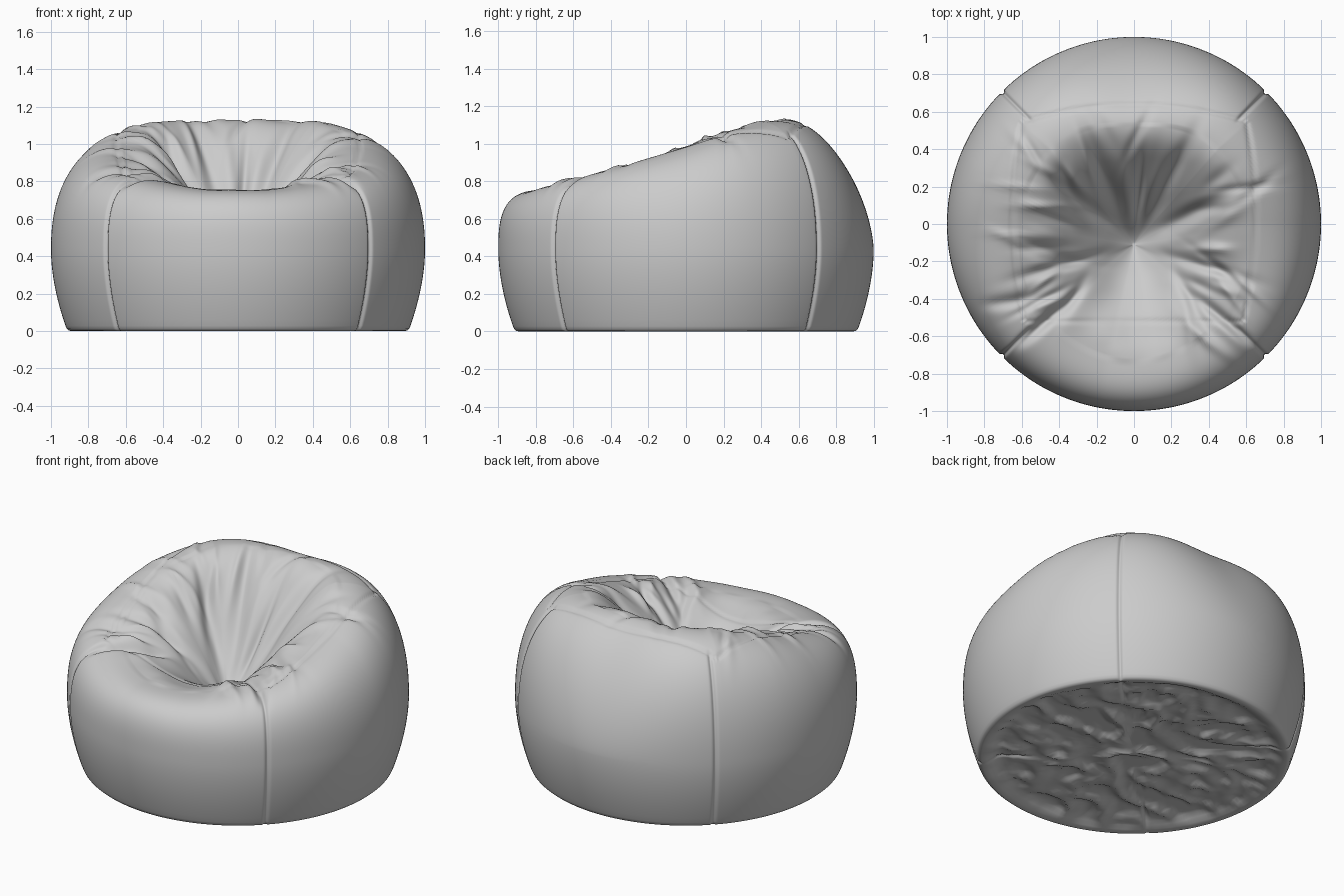
import bpy, bmesh, math, random
from mathutils import Vector, noise

if "Cube" in bpy.data.objects:
    bpy.data.objects.remove(bpy.data.objects["Cube"])

random.seed(4)
N = 360                       # segments around
PIT = (0.0, -0.11, 0.43)      # deepest point of the seat


def lerp_table(t, table):
    for (a, va), (b, vb) in zip(table, table[1:]):
        if t <= b:
            k = max(0, (t - a) / (b - a))
            k = k * k * (3 - 2 * k)
            return va + (vb - va) * k
    return table[-1][1]


def smooth(a, b, t):
    t = min(1, max(0, (t - a) / (b - a)))
    return t * t * (3 - 2 * t)


# Tables by angle from the front (0) to the back (180): crest radius, roundness
CREST = [(0, 0.74), (45, 0.70), (90, 0.62), (135, 0.60), (180, 0.54)]
ROUND = [(0, 3.0), (45, 2.7), (90, 2.3), (135, 2.2), (180, 1.65)]


def crest_height(y):
    pts = [(-0.8, 0.75), (-0.72, 0.755), (-0.55, 0.81), (-0.4, 0.855), (-0.2, 0.92),
           (0.0, 0.985), (0.2, 1.06), (0.4, 1.115), (0.55, 1.13)]
    for (a, va), (b, vb) in zip(pts, pts[1:]):
        if y <= b:
            return va + (vb - va) * max(0, (y - a) / (b - a))
    return 1.13


# Folds fanning out of the pit: angle, distance, length, width, depth, bend
folds = [(math.radians(a), d, l, w, h, 0) for a, d, l, w, h in [
    (84, 0.28, 0.18, 0.025, 0.045), (140, 0.34, 0.2, 0.045, 0.06), (28, 0.34, 0.2, 0.045, 0.06),
    (196, 0.42, 0.2, 0.03, 0.04), (-17, 0.42, 0.2, 0.03, 0.04), (221, 0.62, 0.2, 0.03, 0.045),
    (-40, 0.62, 0.2, 0.03, 0.045), (113, 0.45, 0.2, 0.04, 0.04), (62, 0.45, 0.2, 0.04, 0.04),
    (98, 0.3, 0.2, 0.04, -0.03), (72, 0.3, 0.15, 0.04, -0.03)]]
for i in range(44):
    side = math.radians(random.choice([0, 180]) + random.uniform(-48, 42))
    ang = side if i < 30 else random.uniform(-math.pi, math.pi)
    folds.append((ang, random.uniform(0.4, 0.75), random.uniform(0.08, 0.16),
                  random.uniform(0.018, 0.035), random.choice([-0.8, 1]) * random.uniform(0.012, 0.026),
                  random.uniform(-0.5, 0.5)))


def fold_depth(x, y):
    dx, dy = x - PIT[0], y - PIT[1]
    d, ang = math.hypot(dx, dy), math.atan2(dy, dx)
    total = 0
    for a, d0, l, w, h, bend in folds:
        along = ((d - d0) / l) ** 2
        if along < 6:
            off = (ang - a + math.pi) % (2 * math.pi) - math.pi
            across = ((off * d + bend * (d - d0)) / w) ** 2
            if across < 8:
                total += h * math.exp(-along - across)
    return total * smooth(1.0, 0.85, math.hypot(x, y))


def groove(d, width=0.011):
    return math.exp(-(d / width) ** 2)


# Stitched square on the top panel
def square_seam(x, y):
    ax = abs(x)
    edge_x = 0.65 - 0.2 * (y - 0.05) ** 2
    edge_b, edge_f = 0.64 - 0.26 * x * x, -0.52
    g = 0
    if edge_f <= y <= edge_b:
        g = groove(ax - edge_x)
    if ax <= edge_x:
        g = max(g, groove(y - edge_b), groove(y - edge_f) * 0.6)
    return g


def wrinkled_base(x, y):
    r = math.hypot(x, y)
    p = Vector((x * 3.2, y * 4.5, 2.0))
    n = abs(noise.noise(p)) + 0.5 * abs(noise.noise(p * 2.3))
    z = 0.012 + 0.07 * min(0.5, n)
    z += 0.012 * groove(abs(x) - abs(y), 0.02) * smooth(0.6, 0.65, r)
    return z * smooth(0.89, 0.78, r)


def section(a):
    """Points of one slice, from base edge, up the wall, over the crest, into the pit."""
    deg = abs(math.degrees(math.atan2(math.sin(a), -math.cos(a) * -1)))
    dirx, diry = math.sin(a), -math.cos(a)
    seam = min(abs(math.remainder(a - math.pi / 4, math.pi / 2)), 1)
    rc, n = lerp_table(deg, CREST), lerp_table(deg, ROUND)
    H = crest_height(diry * rc)
    pts = []
    # underside
    for i in range(1, 31):
        r = 0.89 * i / 30
        x, y = r * dirx, r * diry
        pts.append((x, y, wrinkled_base(x, y)))
    # lower wall
    prof = [(0.905, 0.003), (0.915, 0.012), (0.922, 0.028)]
    for i in range(1, 13):
        z = 0.028 + 0.402 * i / 12
        prof.append((1 - 0.078 * ((0.43 - z) / 0.402) ** 1.8, z))
    # shoulder up to the crest
    M = 50
    for i in range(1, M + 1):
        t = math.pi / 2 * i / M
        prof.append((rc + (1 - rc) * math.cos(t) ** (2 / n) if i < M else rc,
                     0.43 + (H - 0.43) * math.sin(t) ** (2 / n)))
    for r, z in prof:
        x, y = r * dirx, r * diry
        g = groove(seam * r) * smooth(0.76, 0.82, r)
        top = smooth(0.55, 0.8, z)
        k = 1 - 0.014 * g
        z -= top * (fold_depth(x, y) + 0.011 * square_seam(x, y) + 0.006 * g)
        pts.append((x * k, y * k, z))
    # inside of the seat
    back = smooth(60, 150, deg)
    cx, cy = dirx * rc, diry * rc
    for i in range(1, 50):
        s = 1 - i / 50
        x, y = PIT[0] + (cx - PIT[0]) * s, PIT[1] + (cy - PIT[1]) * s
        f = math.sin(math.pi / 2 * s ** (1 + 0.4 * back))
        z = PIT[2] + (H - PIT[2]) * f
        z -= fold_depth(x, y) * smooth(0, 0.3, s) + 0.011 * square_seam(x, y)
        z += 0.012 * noise.noise(Vector((x * 6, y * 6, 5))) * smooth(0, 0.3, s)
        pts.append((x, y, z))
    return pts


# Build the closed bag from slices, packed tighter around the four side seams
bm = bmesh.new()
rings = []
for j in range(N):
    u = 2 * math.pi * j / N
    a = u - 0.6 / 4 * math.sin(4 * (u - math.pi / 4))
    rings.append([bm.verts.new(p) for p in section(a)])
base = bm.verts.new((0, 0, 0.03))
pit = bm.verts.new(PIT)
for j in range(N):
    A, B = rings[j], rings[(j + 1) % N]
    bm.faces.new((base, B[0], A[0]))
    bm.faces.new((A[-1], B[-1], pit))
    for k in range(len(A) - 1):
        bm.faces.new((A[k], B[k], B[k + 1], A[k + 1]))
bmesh.ops.recalc_face_normals(bm, faces=bm.faces)
for f in bm.faces:
    f.smooth = True
mesh = bpy.data.meshes.new("bean_bag_chair")
bm.to_mesh(mesh)
bm.free()
bag = bpy.data.objects.new("bean_bag_chair", mesh)
bpy.context.collection.objects.link(bag)
